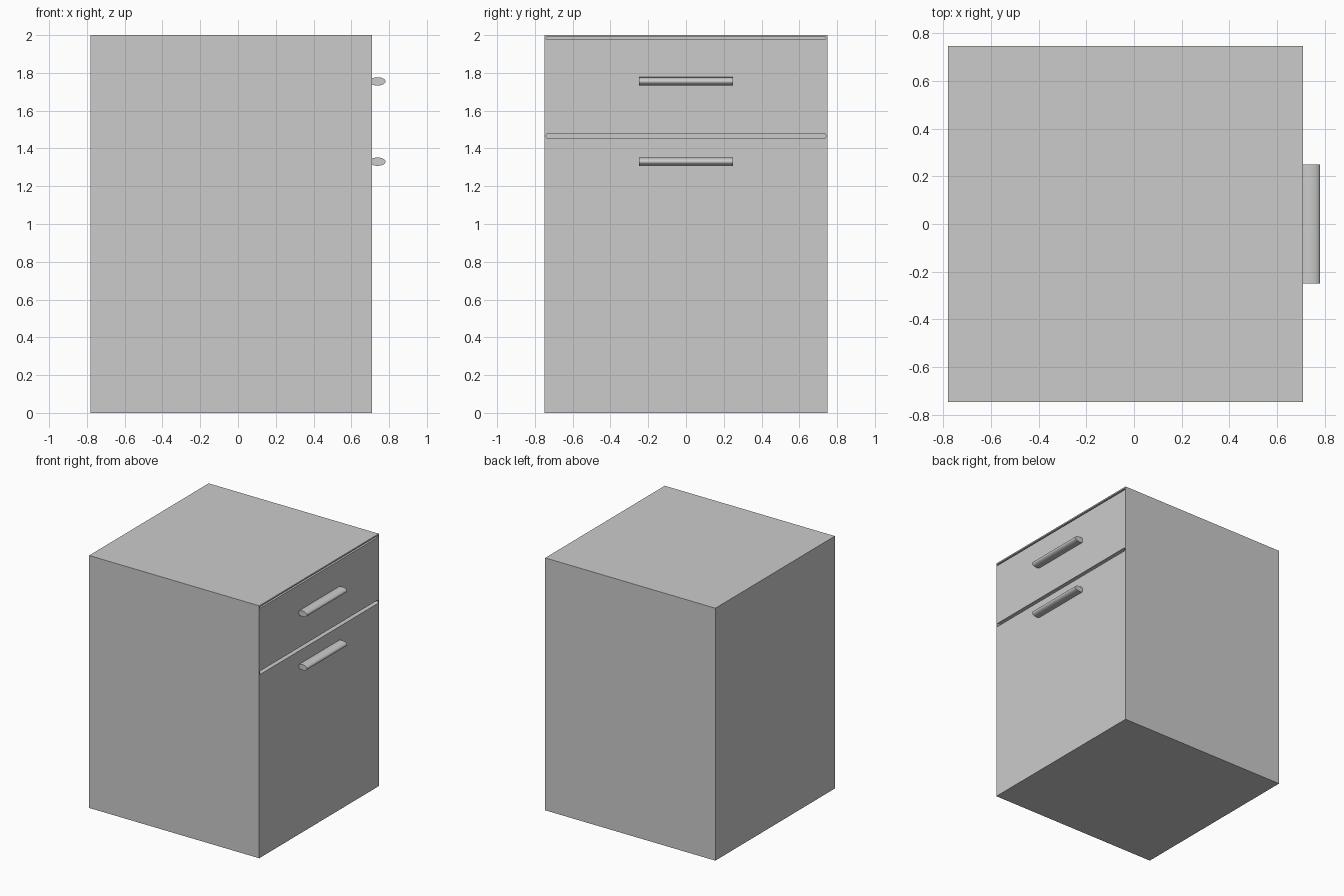
import bpy, bmesh, math

if "Cube" in bpy.data.objects:
    bpy.data.objects.remove(bpy.data.objects["Cube"])

FRONT_X, BACK_X, HALF_Y, TOP = 0.71, -0.781, 0.748, 2.0


def box(name, x0, x1, y0, y1, z0, z1):
    bpy.ops.mesh.primitive_cube_add(size=1, location=((x0 + x1) / 2, (y0 + y1) / 2, (z0 + z1) / 2))
    ob = bpy.context.object
    ob.name = name
    ob.scale = (x1 - x0, y1 - y0, z1 - z0)
    bpy.ops.object.transform_apply(location=False, rotation=False, scale=True)
    return ob


def cut_groove(body, name, z0, z1, depth):
    """Shallow slot with rounded corners across the drawer face."""
    cutter = box(name, FRONT_X - depth, FRONT_X + 0.05, -0.74, 0.74, z0, z1)
    bm = bmesh.new()
    bm.from_mesh(cutter.data)
    edges = [e for e in bm.edges if abs(e.verts[0].co.x - e.verts[1].co.x) > 0.01]
    bmesh.ops.bevel(bm, geom=edges, offset=(z1 - z0) * 0.3, segments=3, profile=0.5, affect='EDGES')
    bm.to_mesh(cutter.data)
    bm.free()
    mod = body.modifiers.new(name, 'BOOLEAN')
    mod.operation = 'DIFFERENCE'
    mod.solver = 'EXACT'
    mod.object = cutter
    bpy.ops.object.select_all(action='DESELECT')
    bpy.context.view_layer.objects.active = body
    body.select_set(True)
    bpy.ops.object.modifier_apply(modifier=mod.name)
    bpy.data.objects.remove(cutter)


def handle(name, z):
    """Bar pull with an oval section, its back sunk into the face."""
    bpy.ops.mesh.primitive_cylinder_add(vertices=32, radius=1, depth=0.5,
                                        location=(0.739, 0, z), rotation=(math.pi / 2, 0, 0))
    ob = bpy.context.object
    ob.name = name
    ob.scale = (0.042, 0.022, 1)
    bpy.ops.object.transform_apply(location=False, rotation=True, scale=True)
    bpy.ops.object.shade_smooth_by_angle(angle=math.radians(35))


# Cabinet body with the gaps above the drawer and above the door
cabinet = box("cabinet_body", BACK_X, FRONT_X, -HALF_Y, HALF_Y, 0, TOP)
cut_groove(cabinet, "top_gap", 1.976, 1.989, 0.02)
cut_groove(cabinet, "drawer_gap", 1.452, 1.479, 0.04)

# Handles
handle("drawer_handle", 1.755)
handle("door_handle", 1.33)
